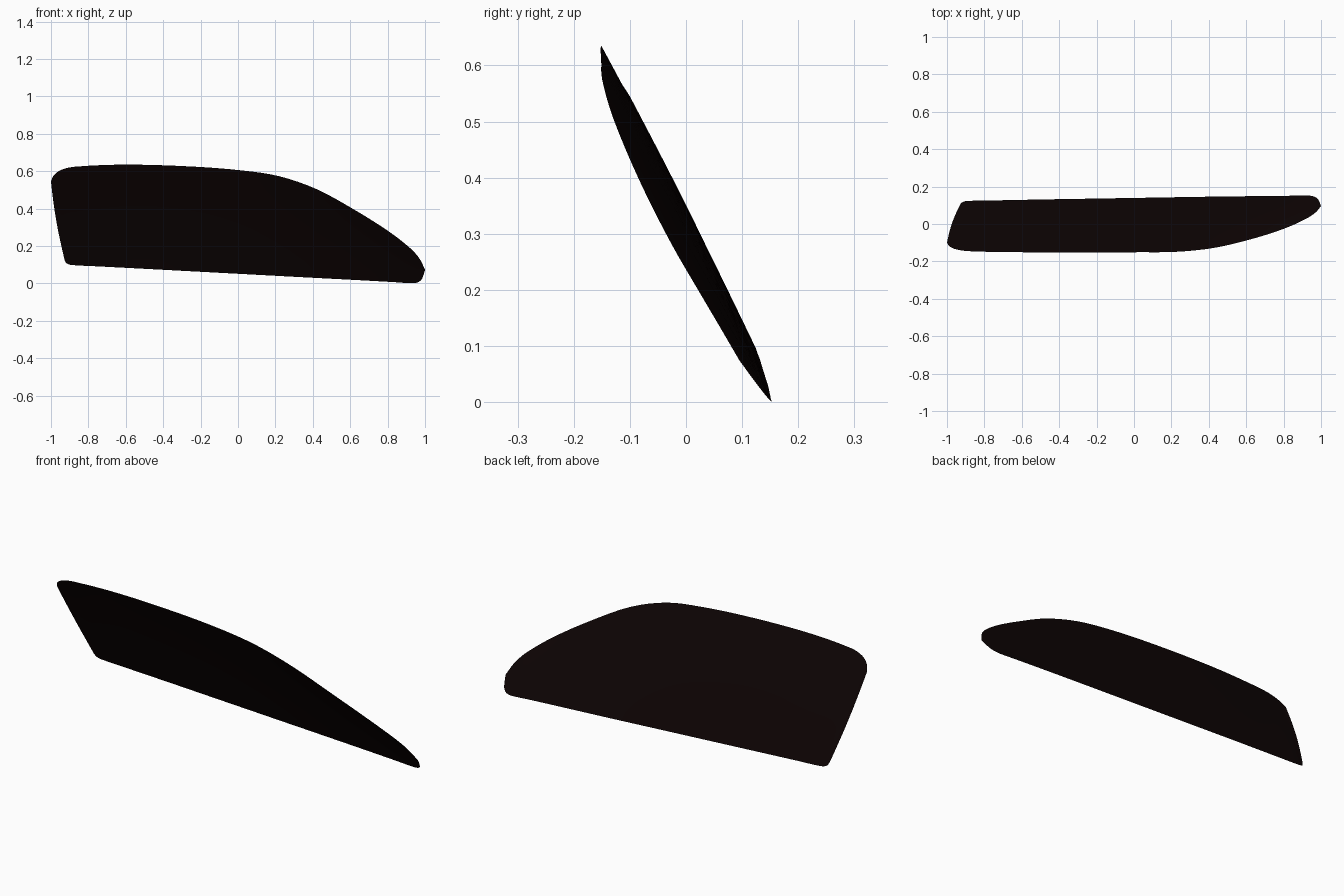
import bpy, bmesh, math
from mathutils import Vector

if "Cube" in bpy.data.objects:
    bpy.data.objects.remove(bpy.data.objects["Cube"])

# Matching stations along the lower and upper edge of the pane: (x, y, z)
LOWER = [(-.927, .108, .125), (-.918, .116, .109), (-.895, .123, .099), (-.75, .126, .091),
         (-.5, .131, .078), (-.2, .136, .062), (.1, .141, .046), (.4, .146, .030),
         (.65, .149, .017), (.83, .151, .007), (.93, .152, .001), (.962, .147, .006),
         (.982, .134, .022), (.994, .112, .051)]
UPPER = [(-1.0, -.100, .545), (-.985, -.121, .578), (-.945, -.137, .607), (-.87, -.146, .624),
         (-.6, -.151, .635), (-.25, -.152, .625), (.02, -.151, .604), (.22, -.149, .573),
         (.42, -.129, .504), (.62, -.083, .395), (.8, -.026, .282), (.92, .028, .189),
         (.97, .061, .133), (1.0, .096, .073)]
STEPS, ROWS = 4, 12


def smooth_path(pts):
    """Catmull-Rom curve through the stations."""
    p = [Vector(c) for c in pts]
    p = [2 * p[0] - p[1]] + p + [2 * p[-1] - p[-2]]
    out = []
    for i in range(1, len(p) - 2):
        # tangents scaled by chord length to avoid overshoot at tight corners
        a, b, c, d = p[i - 1:i + 3]
        l0, l1, l2 = (b - a).length, (c - b).length, (d - c).length
        m1 = (c - a) / (l0 + l1) * l1
        m2 = (d - b) / (l1 + l2) * l1
        for s in range(STEPS):
            t = s / STEPS
            out.append((2*t**3 - 3*t**2 + 1) * b + (t**3 - 2*t**2 + t) * m1
                       + (3*t**2 - 2*t**3) * c + (t**3 - t**2) * m2)
    out.append(p[-2])
    return out


# Curved pane: lofted between the edges with a gentle outward bulge
low, up = smooth_path(LOWER), smooth_path(UPPER)
bm = bmesh.new()
grid = []
for i, (a, b) in enumerate(zip(low, up)):
    span = (b - a).length
    left = max(0, 1 - i / len(low) * 3)
    col = []
    for r in range(ROWS + 1):
        t = r / ROWS
        k = math.sin(math.pi * t) * span
        col.append(bm.verts.new(a.lerp(b, t) + Vector((-.018 * left, .007, .0035)) * k))
    grid.append(col)
for c0, c1 in zip(grid, grid[1:]):
    for r in range(ROWS):
        bm.faces.new((c0[r], c0[r + 1], c1[r + 1], c1[r]))

mesh = bpy.data.meshes.new("window_glass")
bm.to_mesh(mesh)
bm.free()
mesh.shade_smooth()
glass = bpy.data.objects.new("window_glass", mesh)
bpy.context.collection.objects.link(glass)

# Dark tint
tint = bpy.data.materials.new("dark_tint")
tint.diffuse_color = (.004, .0012, .0012, 1)
tint.use_nodes = True
tint.node_tree.nodes["Principled BSDF"].inputs["Base Color"].default_value = tint.diffuse_color
mesh.materials.append(tint)
